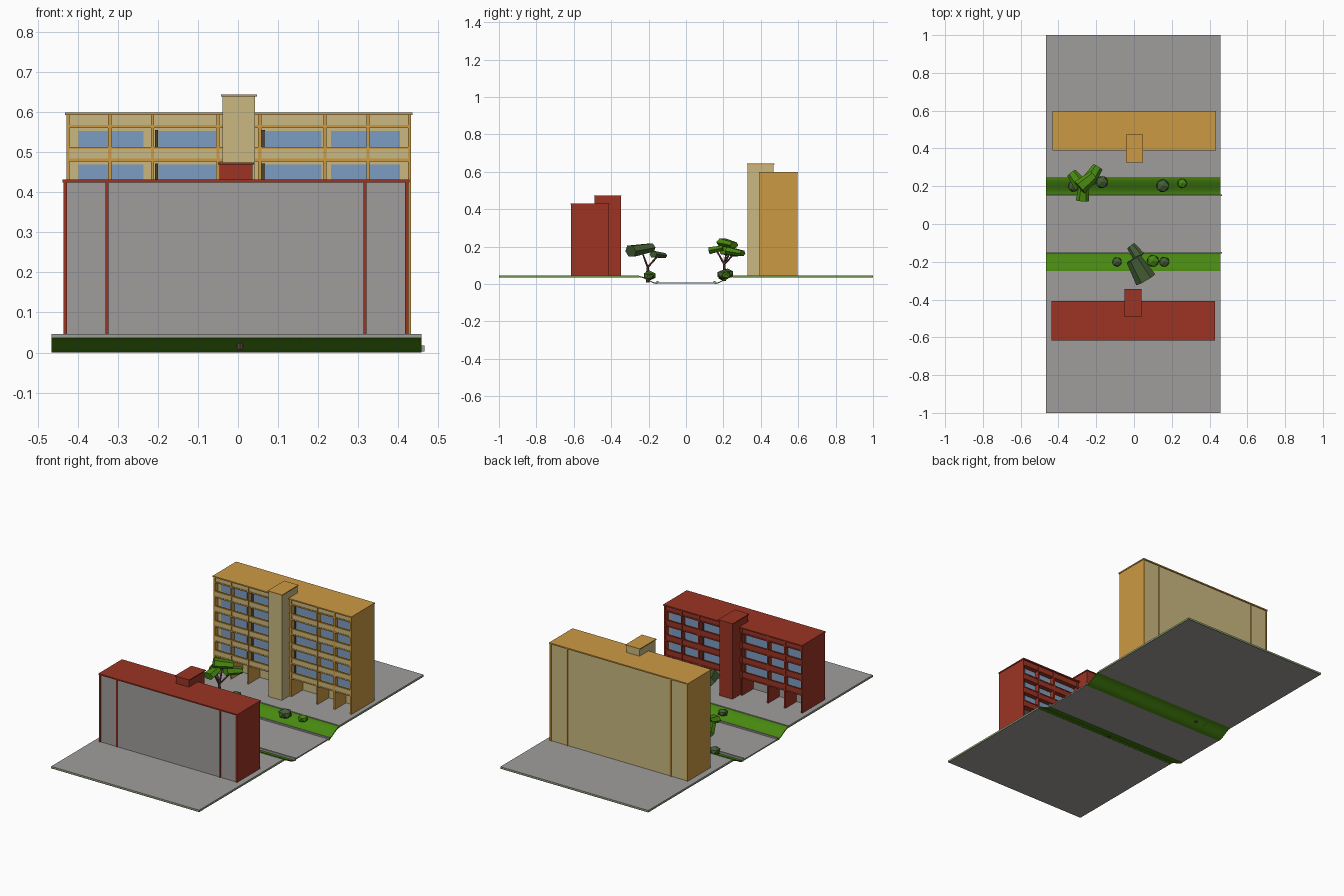
import bpy, bmesh, math
from mathutils import Vector, Matrix

if "Cube" in bpy.data.objects:
    bpy.data.objects.remove(bpy.data.objects["Cube"])


def material(name, hexa):
    srgb = [int(hexa[i:i + 2], 16) / 255 for i in (0, 2, 4)]
    col = [((c + 0.055) / 1.055) ** 2.4 for c in srgb] + [1]
    m = bpy.data.materials.new(name)
    m.use_nodes = True
    m.diffuse_color = col
    m.node_tree.nodes["Principled BSDF"].inputs["Base Color"].default_value = col
    return m


GREY = material("concrete grey", "A09E9C")
RED = material("brick red", "9C3424")
OCHRE = material("ochre", "CC9A42")
TAN = material("tan plaster", "CAB880")
GLASS = material("window blue", "7C9EC4")
GRASS = material("grass green", "48890F")
LEAF = material("dull leaf green", "455F35")
BARK = material("bark brown", "5E3E38")
DARK = material("dark frame", "47463A")


def finish(name, bm, *mats):
    bmesh.ops.recalc_face_normals(bm, faces=bm.faces)
    me = bpy.data.meshes.new(name)
    bm.to_mesh(me)
    bm.free()
    for m in mats:
        me.materials.append(m)
    ob = bpy.data.objects.new(name, me)
    bpy.context.collection.objects.link(ob)
    return ob


def boxes(name, mat, items):
    """One object made of boxes given as (x0, x1, y0, y1, z0, z1)."""
    bm = bmesh.new()
    for x0, x1, y0, y1, z0, z1 in items:
        mid = Vector((x0 + x1, y0 + y1, z0 + z1)) / 2
        size = Matrix.Diagonal((x1 - x0, y1 - y0, z1 - z0, 1))
        bmesh.ops.create_cube(bm, size=1, matrix=Matrix.Translation(mid) @ size)
    return finish(name, bm, mat)


# Ground: two raised pavements over a green rim, two grass banks, a sunken road
W0, W1, G = -0.465, 0.458, 0.046


def bank(name, side):
    n = 10
    top = []
    for i in range(n + 1):
        t = i / n
        top.append((side * (0.252 - 0.1 * t), 0.024 + 0.018 * math.cos(math.pi * t)))
    ring = top + [(y, z - 0.006) for y, z in reversed(top)]
    bm = bmesh.new()
    face = bm.faces.new([bm.verts.new((W0, y, z)) for y, z in ring])
    ext = bmesh.ops.extrude_face_region(bm, geom=[face])
    verts = [v for v in ext["geom"] if isinstance(v, bmesh.types.BMVert)]
    bmesh.ops.translate(bm, verts=verts, vec=(W1 - W0, 0, 0))
    ob = finish(name, bm, GRASS)
    bpy.ops.object.select_all(action='DESELECT')
    ob.select_set(True)
    bpy.context.view_layer.objects.active = ob
    bpy.ops.object.shade_smooth_by_angle(angle=math.radians(40))


for side, label in ((-1, "front"), (1, "back")):
    y0, y1 = sorted((side * 0.25, side))
    boxes(label + "_pavement", GREY, [(W0, W1, y0, y1, 0.039, G)])
    rim = boxes(label + "_pavement_rim", GRASS, [(W0, W1, y0, y1, 0.035, 0.039)])
    rim.data.materials.append(GREY)
    for p in rim.data.polygons:
        p.material_index = int(p.normal.z < -0.5)
    bank(label + "_grass_bank", side)
    c0, c1 = sorted((side * 0.147, side * 0.157))
    boxes(label + "_curb", GREY, [(W0, 0.465, c0, c1, 0.002, 0.017)])
boxes("road", GREY, [(W0, W1, -0.15, 0.15, 0.002, 0.009)])


# Apartment blocks, modelled with the balcony face at local y = 0 looking to -y
HALF, DEPTH, STOREY, RECESS = 0.43, 0.203, 0.083, 0.028


def block(label, floors, top, tower_top, frame, skin, wall, place, turn):
    low = top - STOREY * (floors - 1) - 0.122
    parts = []

    def add(name, mat, items):
        parts.append(boxes(label + "_" + name, mat, items))

    add("core", wall, [
        (-HALF + 0.004, HALF - 0.004, RECESS, DEPTH - 0.004, low, top - 0.006),
        (-HALF + 0.004, HALF - 0.004, 0.1, DEPTH - 0.004, G, low)])
    add("roof", frame, [(-HALF - 0.003, HALF + 0.003, -0.005, DEPTH + 0.002, top - 0.007, top)])
    fins = []
    for s in (-1, 1):
        for x in (0.426, 0.322, 0.215, 0.052):
            c = s * x
            fins.append((c - 0.004, c + 0.004, 0, 0.12, G, top - 0.006))
        a, b = sorted((s * 0.422, s * HALF))
        fins.append((a, b, 0, DEPTH, G, top - 0.006))
        fins.append((s * 0.322 - 0.004, s * 0.322 + 0.004, DEPTH - 0.02, DEPTH, G, top - 0.006))
    add("fin_walls", frame, fins)

    slabs, panels, glass, jambs = [], [], [], []
    panels.append((-HALF + 0.004, HALF - 0.004, 0.004, RECESS + 0.01, top - 0.033, top - 0.006))
    for k in range(floors + 1):
        z = top - STOREY * k
        slabs.append((-HALF, HALF, 0.001, RECESS + 0.01, z - 0.039, z - 0.032))
        if k == floors:
            break
        slabs.append((-HALF, HALF, 0.001, 0.01, z - 0.092, z - 0.086))
        panels.append((-HALF + 0.004, HALF - 0.004, 0.003, 0.009, z - 0.117, z - 0.091))
        for x0, x1 in ((-0.4, -0.238), (-0.2, -0.057), (0.064, 0.206), (0.23, 0.402)):
            glass.append((x0, x1, RECESS - 0.003, RECESS + 0.004, z - 0.09, z - 0.047))
        for x0 in (-0.209, 0.057):
            jambs.append((x0, x0 + 0.008, RECESS - 0.004, RECESS + 0.004, z - 0.114, z - 0.044))
    add("floor_bands", frame, slabs)
    add("balcony_panels", skin, panels)
    add("windows", GLASS, glass)
    add("door_jambs", DARK, jambs)

    # Stair tower standing proud of the balconies and the roof
    add("stair_tower", skin, [(-0.041, 0.041, -0.065, 0.075, G, tower_top - 0.005)])
    add("stair_tower_cap", frame, [(-0.045, 0.045, -0.069, 0.079, tower_top - 0.005, tower_top)])
    for ob in parts:
        ob.location = place
        ob.rotation_euler.z = turn


block("ochre_block", 5, 0.599, 0.643, OCHRE, TAN, TAN, (0.002, 0.394, 0), 0)
block("red_block", 3, 0.431, 0.474, RED, RED, GREY, (-0.005, -0.413, 0), math.pi)


# Planting
def limb(bm, a, b, r0, r1):
    a, b = Vector(a), Vector(b)
    rot = (b - a).to_track_quat('Z', 'Y').to_matrix().to_4x4()
    bmesh.ops.create_cone(bm, cap_ends=True, segments=6, radius1=r0, radius2=r1,
                          depth=(b - a).length, matrix=Matrix.Translation((a + b) / 2) @ rot)


def tree(name, base, fork, clumps, mat):
    """Clumps are (centre, length, width, heading, tilt) tapered hexagonal lumps."""
    wood, crown = bmesh.new(), bmesh.new()
    limb(wood, base, fork, 0.009, 0.007)
    for centre, length, width, heading, tilt in clumps:
        limb(wood, fork, centre, 0.006, 0.004)
        m = (Matrix.Translation(centre) @ Matrix.Rotation(heading, 4, 'Z')
             @ Matrix.Rotation(tilt, 4, 'Y') @ Matrix.Diagonal((1, 1, 0.6, 1))
             @ Matrix.Rotation(math.pi / 2, 4, 'Y'))
        bmesh.ops.create_cone(crown, cap_ends=True, segments=6, radius1=width * 0.55,
                              radius2=width * 0.4, depth=length, matrix=m)
    finish(name + "_trunk", wood, BARK)
    finish(name + "_crown", crown, mat)


tree("front_tree", (0.005, -0.205, 0.008), (0.005, -0.205, 0.09), [
    ((0.03, -0.24, 0.185), 0.13, 0.105, 2.1, -0.15),
    ((0.005, -0.145, 0.155), 0.075, 0.06, 2.2, 0.1)], LEAF)
tree("back_tree", (-0.26, 0.205, 0.015), (-0.26, 0.205, 0.105), [
    ((-0.305, 0.235, 0.17), 0.09, 0.07, 2.2, 0.2),
    ((-0.215, 0.265, 0.17), 0.09, 0.07, 1.0, 0.15),
    ((-0.27, 0.16, 0.185), 0.075, 0.065, 1.5, -0.2),
    ((-0.25, 0.225, 0.215), 0.1, 0.075, 0.7, 0.15)], GRASS)


def bush(name, x, y, z, r, mat):
    bm = bmesh.new()
    m = Matrix.Translation((x, y, z)) @ Matrix.Diagonal((r, r, r * 0.75, 1))
    bmesh.ops.create_icosphere(bm, subdivisions=1, radius=1, matrix=m)
    finish(name, bm, mat)


for i, (x, y, z, r, mat) in enumerate([
        (-0.09, -0.2, 0.04, 0.028, LEAF), (0.16, -0.2, 0.04, 0.03, LEAF),
        (0.1, -0.195, 0.045, 0.036, GRASS), (-0.17, 0.222, 0.055, 0.036, LEAF),
        (-0.32, 0.2, 0.04, 0.032, LEAF), (0.152, 0.202, 0.05, 0.038, LEAF),
        (0.255, 0.215, 0.045, 0.028, GRASS)]):
    bush("bush_%d" % (i + 1), x, y, z, r, mat)
